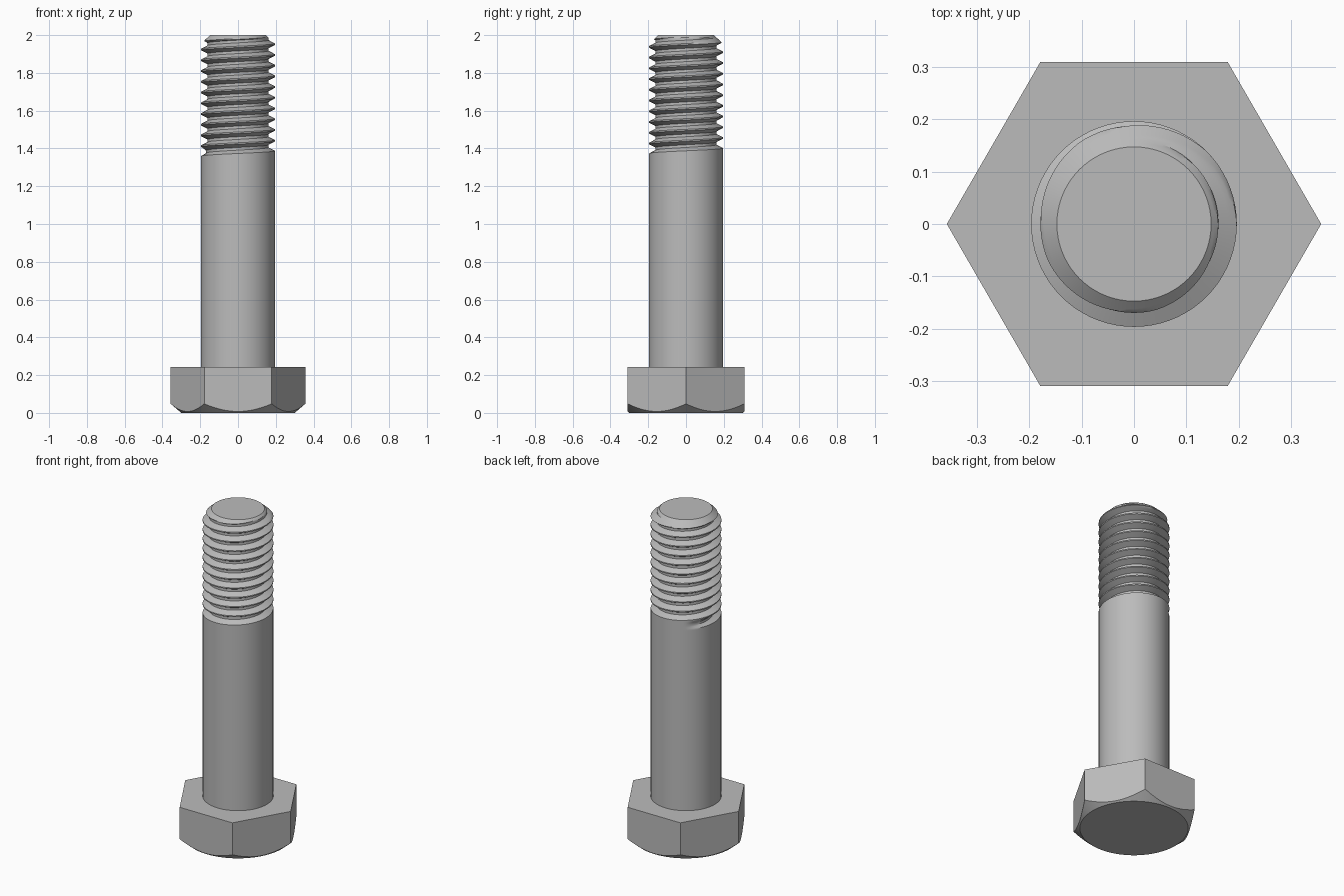
import bpy, bmesh
from math import sin, cos, pi, radians, floor

cube = bpy.data.objects.get("Cube")
if cube:
    bpy.data.objects.remove(cube)

steel = bpy.data.materials.new("grey_steel")
steel.use_nodes = True
GREY = (0.5, 0.5, 0.5, 1)
steel.diffuse_color = GREY
steel.node_tree.nodes["Principled BSDF"].inputs["Base Color"].default_value = GREY


def finish(bm, name, smooth):
    bmesh.ops.remove_doubles(bm, verts=bm.verts, dist=0.0002)
    bmesh.ops.recalc_face_normals(bm, faces=bm.faces)
    mesh = bpy.data.meshes.new(name)
    bm.to_mesh(mesh)
    bm.free()
    mesh.materials.append(steel)
    obj = bpy.data.objects.new(name, mesh)
    bpy.context.collection.objects.link(obj)
    bpy.ops.object.select_all(action='DESELECT')
    obj.select_set(True)
    bpy.context.view_layer.objects.active = obj
    if smooth:
        bpy.ops.object.shade_smooth_by_angle(angle=radians(30))
    return obj


def polar(bm, r, a, z):
    return bm.verts.new((r * cos(a), r * sin(a), z))


# Hexagonal head with a conical chamfer around its lower rim
HEAD_H, APOTHEM, DISC_R, SLOPE, STEPS = 0.243, 0.309, 0.30, 0.85, 16
bm = bmesh.new()
disc = []
for side in range(6):
    mid = radians(30 + 60 * side)
    arc, ring = [], []
    for i in range(STEPS + 1):
        da = radians(-30 + 60 * i / STEPS)
        r = APOTHEM / cos(da)
        arc.append(polar(bm, r, mid + da, (r - DISC_R) * SLOPE))
        ring.append(polar(bm, DISC_R, mid + da, 0))
    top = [polar(bm, APOTHEM / cos(pi / 6), mid + s * pi / 6, HEAD_H) for s in (1, -1)]
    bm.faces.new(arc + top)
    for i in range(STEPS):
        bm.faces.new((ring[i], ring[i + 1], arc[i + 1], arc[i]))
    disc += ring[:-1]
bm.faces.new(disc)
bm.faces.new([polar(bm, APOTHEM / cos(pi / 6), k * pi / 3, HEAD_H) for k in range(6)])
finish(bm, "hex_head", True)

# Shank and right-hand helical thread in one skin
RADIUS, DEPTH, PITCH = 0.196, 0.035, 0.0568
CREST_Z, LOW_Z, TOP_Z, TIP_R = 1.384, 1.32, 2.0, 0.147
COLS, TURNS = 72, range(-3, 13)
# Fractions of one pitch: flat crest, flank, flat root, flank
FRACTIONS = (0.0625, 0.14, 0.22, 0.3, 0.375, 0.5, 0.625, 0.7, 0.78, 0.86, 0.9375)


def thread_radius(turn, frac, z):
    groove = (min(frac, 1 - frac) - 0.0625) / 0.3125
    runout = max(0, min(1, (turn + 0.65) / 0.18))
    r = RADIUS - DEPTH * max(0, min(1, groove)) * runout
    return min(r, TIP_R + (TOP_Z - z) * 1.1)


bm = bmesh.new()
columns = []
for c in range(COLS + 1):
    w = c / COLS
    a = 2 * pi * w
    col = [polar(bm, RADIUS, a, HEAD_H - 0.005)]
    for n in TURNS:
        for f in FRACTIONS:
            z = CREST_Z + PITCH * (n + f + w)
            z = max(LOW_Z, min(TOP_Z, z))
            u = (z - CREST_Z) / PITCH - w
            k = floor(u + 1e-6)
            col.append(polar(bm, thread_radius(k + w, max(0, u - k), z), a, z))
    columns.append(col)
for left, right in zip(columns, columns[1:]):
    for i in range(len(left) - 1):
        if left[i + 1].co.z - left[i].co.z > 1e-5 or right[i + 1].co.z - right[i].co.z > 1e-5:
            bm.faces.new((left[i], right[i], right[i + 1], left[i + 1]))
# Flat tip and hidden lower cap
for row in (-1, 0):
    bm.faces.new([col[row] for col in columns[:-1]])
finish(bm, "threaded_shank", True)
